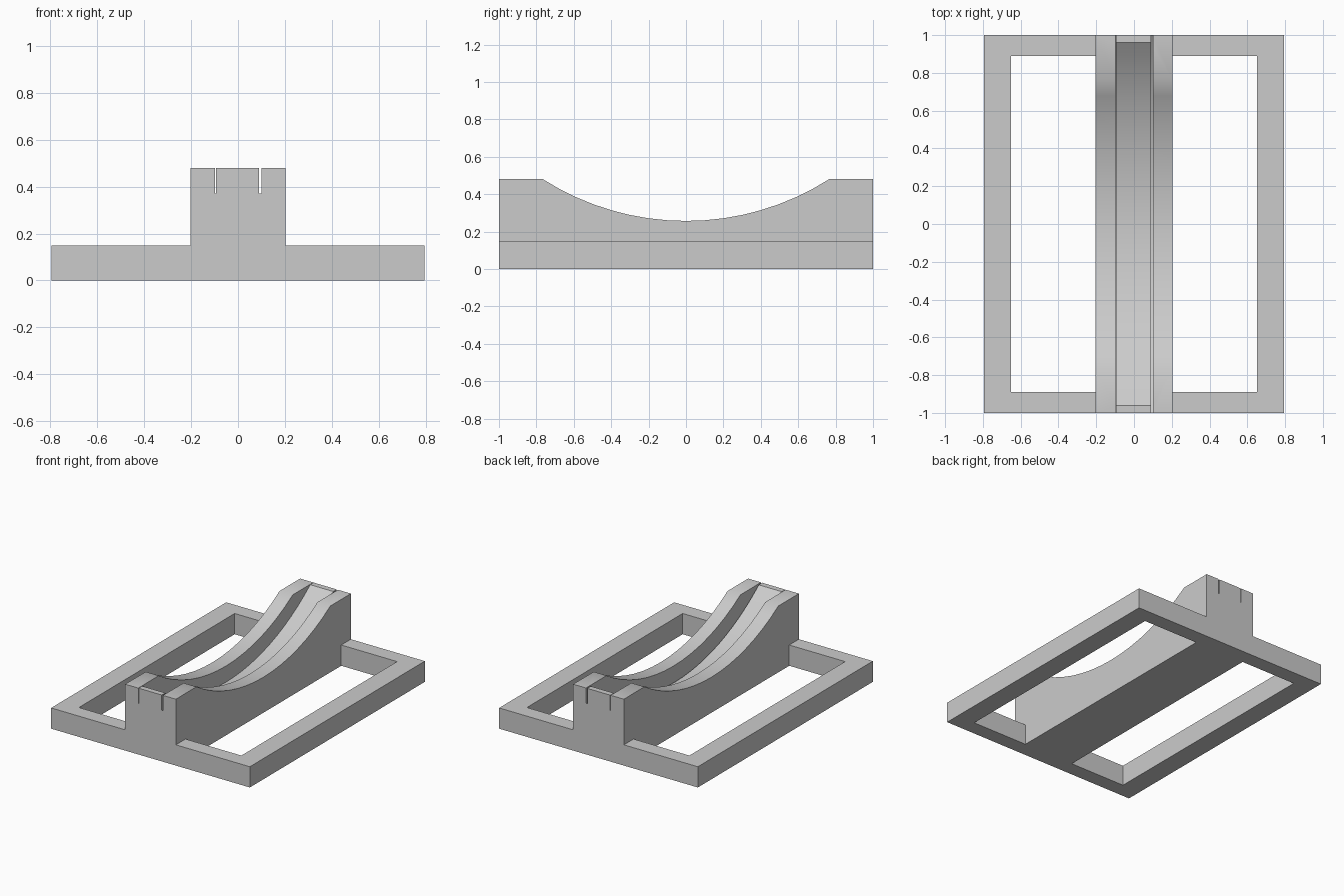
import bpy
import bmesh
from math import asin, sin, cos, radians, sqrt

cube = bpy.data.objects.get("Cube")
if cube:
    bpy.data.objects.remove(cube)

LENGTH, TOP, BASE = 1.0, 0.48, 0.15   # half length, beam height, frame height
BEAM, FRAME = 0.203, 0.795            # half widths
ARC_Z = 1.68                          # height of the common arc axis

grey = bpy.data.materials.new("plain grey")
grey.use_nodes = True
colour = (0.6, 0.6, 0.6, 1)
grey.diffuse_color = colour
grey.node_tree.nodes["Principled BSDF"].inputs["Base Color"].default_value = colour


def prism(name, profile, start, end):
    """Extrude a closed profile of 3D points from start along the vector end."""
    bm = bmesh.new()
    face = bm.faces.new([bm.verts.new([a + b for a, b in zip(p, start)]) for p in profile])
    moved = bmesh.ops.extrude_face_region(bm, geom=[face])["geom"]
    bmesh.ops.translate(bm, vec=end, verts=[v for v in moved if isinstance(v, bmesh.types.BMVert)])
    bmesh.ops.recalc_face_normals(bm, faces=bm.faces)
    mesh = bpy.data.meshes.new(name)
    bm.to_mesh(mesh)
    bm.free()
    mesh.materials.append(grey)
    obj = bpy.data.objects.new(name, mesh)
    bpy.context.collection.objects.link(obj)
    return obj


def arc_cutter(name, radius, reach, x0, x1, steps=16):
    """Solid above a concave arc that spans y from -reach to reach."""
    half = asin(reach / radius)
    angles = [half * (2 * i / steps - 1) for i in range(steps + 1)]
    profile = [(0, radius * sin(a), ARC_Z - radius * cos(a)) for a in angles]
    profile += [(0, reach, 0.7), (0, -reach, 0.7)]
    return prism(name, profile, (x0, 0, 0), (x1 - x0, 0, 0))


def radius_through(y, z):
    return sqrt(y * y + (ARC_Z - z) ** 2)


# Base frame and central beam as one inverted T
half_t = [(FRAME, 0), (FRAME, BASE), (BEAM, BASE), (BEAM, TOP)]
outline = half_t + [(-x, z) for x, z in reversed(half_t)]
stand = prism("cradle_stand", [(x, 0, z) for x, z in outline], (0, -LENGTH, 0), (0, 2 * LENGTH, 0))

# Openings in the frame on both sides of the beam
cutters = []
for side in (-1, 1):
    a, b = side * BEAM, side * 0.65
    rect = [(a, -0.89, 0), (b, -0.89, 0), (b, 0.89, 0), (a, 0.89, 0)]
    cutters.append(prism("opening_cutter", rect, (0, 0, -0.1), (0, 0, 0.4)))

# Curved rail tops, deeper central channel, and the narrow slits beside it
cutters.append(arc_cutter("rail_cutter", radius_through(0.765, TOP), 0.765, -0.3, 0.3))
cutters.append(arc_cutter("channel_cutter", radius_through(0.96, TOP), 0.96, -0.098, 0.1, 24))
for x0, x1 in ((-0.098, -0.094), (0.09, 0.1)):
    cutters.append(arc_cutter("slit_cutter", radius_through(1, 0.37), 1.05, x0, x1, 24))

bpy.context.view_layer.objects.active = stand
for cutter in cutters:
    cutter.hide_render = True
    mod = stand.modifiers.new(cutter.name, "BOOLEAN")
    mod.operation, mod.solver, mod.object = "DIFFERENCE", "EXACT", cutter
    bpy.ops.object.modifier_apply(modifier=mod.name)
    bpy.data.objects.remove(cutter)

# Smooth curves, crisp corners
bpy.ops.object.select_all(action="DESELECT")
stand.select_set(True)
bpy.ops.object.shade_smooth_by_angle(angle=radians(34))
